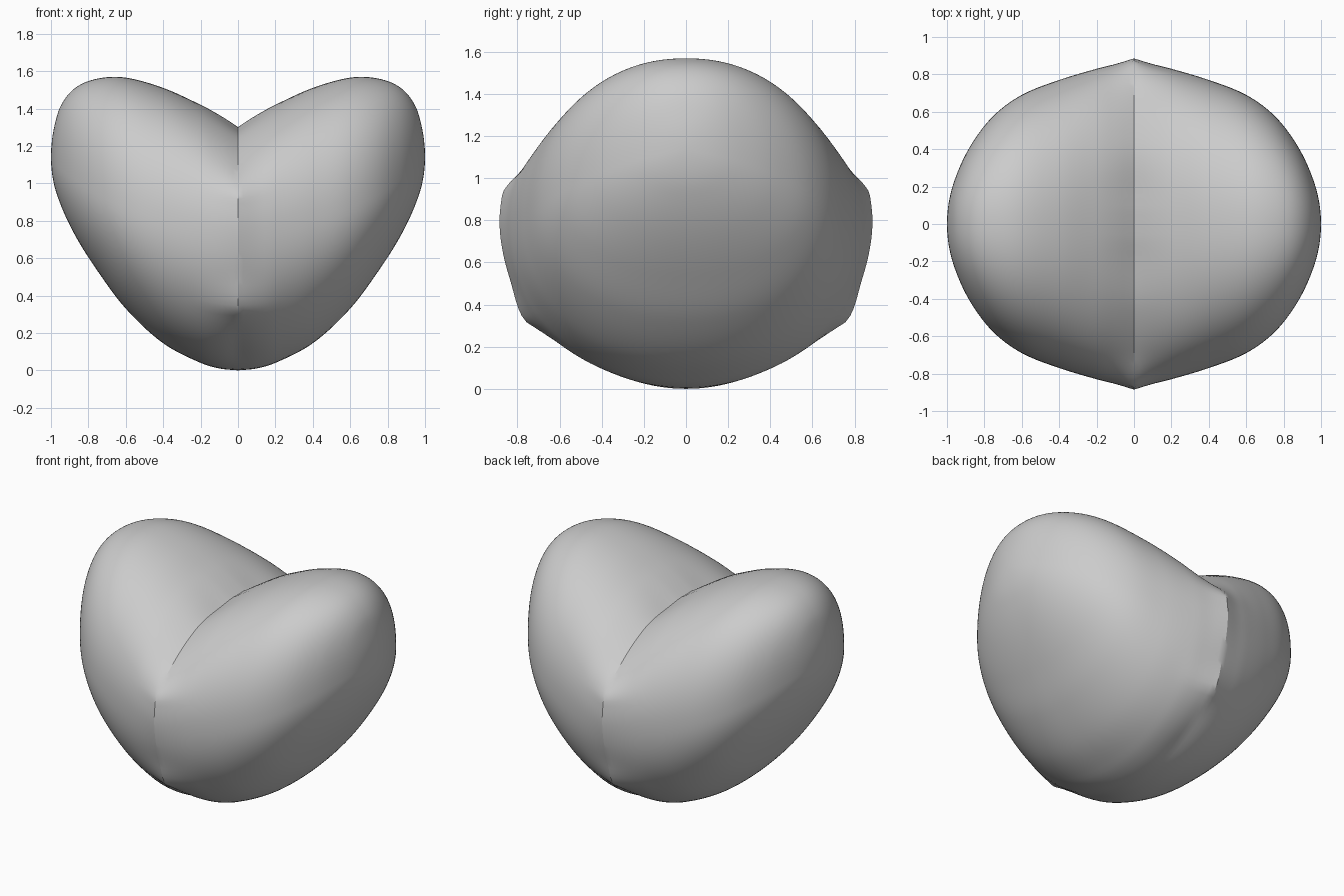
import bpy, bmesh, math

if "Cube" in bpy.data.objects:
    bpy.data.objects.remove(bpy.data.objects["Cube"])

# Cross-sections along x: x, bottom z, widest z, top z, half depth
SECTIONS = [
    (0.0, 0.0, 0.77, 1.30, 0.885),
    (0.1, 0.01, 0.77, 1.365, 0.855),
    (0.2, 0.04, 0.78, 1.42, 0.83),
    (0.4, 0.145, 0.81, 1.51, 0.77),
    (0.6, 0.33, 0.87, 1.565, 0.69),
    (0.75, 0.53, 0.94, 1.56, 0.58),
    (0.87, 0.72, 1.02, 1.51, 0.425),
    (0.95, 0.89, 1.08, 1.41, 0.26),
    (0.985, 1.00, 1.11, 1.29, 0.143),
    (1.0, 1.14, 1.14, 1.14, 0.0),
]
# Half outline of the centre seam (y, z), with its two blunt corners
SEAM = [(0, 0), (0.2, 0.025), (0.4, 0.1), (0.6, 0.213), (0.7, 0.28), (0.77, 0.33),
        (0.83, 0.5), (0.87, 0.65), (0.885, 0.77), (0.88, 0.87), (0.86, 0.95),
        (0.7, 1.09), (0.58, 1.17), (0.45, 1.235), (0.2, 1.285), (0, 1.30)]
SEAM_Z = 0.77
POWER = 2.17


def spline(keys, values, t):
    """Smooth interpolation through unevenly spaced keys."""
    n = len(keys)
    i = 0
    while i < n - 2 and t > keys[i + 1]:
        i += 1

    def slope(k):
        a, b = max(k - 1, 0), min(k + 1, n - 1)
        return (values[b] - values[a]) / (keys[b] - keys[a])
    h = keys[i + 1] - keys[i]
    s = min(max((t - keys[i]) / h, 0), 1)
    return ((2 * s**3 - 3 * s**2 + 1) * values[i] + (s**3 - 2 * s**2 + s) * h * slope(i)
            + (3 * s**2 - 2 * s**3) * values[i + 1] + (s**3 - s**2) * h * slope(i + 1))


seam_angle = [math.atan2(z - SEAM_Z, y) for y, z in SEAM]
seam_radius = [math.hypot(y, z - SEAM_Z) for y, z in SEAM]
section_u = [math.asin(s[0]) for s in SECTIONS]
columns = [[s[k] for s in SECTIONS] for k in range(1, 5)]


def superellipse(a, low, mid, high, depth):
    c, s = math.cos(a), math.sin(a)
    y = math.copysign(abs(c) ** (2 / POWER), c) * depth
    z = math.copysign(abs(s) ** (2 / POWER), s) * ((high - mid) if s > 0 else (mid - low))
    return y, z


def point(u, a):
    x = math.sin(u)
    low, mid, high, depth = (spline(section_u, c, abs(u)) for c in columns)
    y, z = superellipse(a, low, mid, high, depth)
    # pull the section toward the seam outline near the centre
    w = max(0.0, 1 - abs(x) / 0.3) ** 2
    if w > 0:
        y0, z0 = superellipse(a, *SECTIONS[0][1:])
        r = spline(seam_angle, seam_radius, math.atan2(z0, abs(y0)))
        k = 1 + (r / math.hypot(y0, z0) - 1) * w
        y, z = y * k, z * k
    return x, y, mid + z


# Heart body: rings from left tip to right tip
HALF, SEGS = 56, 128
bm = bmesh.new()
rings = []
for i in range(-HALF + 1, HALF):
    u = i / HALF * math.pi / 2
    rings.append([bm.verts.new(point(u, 2 * math.pi * j / SEGS)) for j in range(SEGS)])
for ra, rb in zip(rings, rings[1:]):
    for j in range(SEGS):
        k = (j + 1) % SEGS
        bm.faces.new((ra[j], ra[k], rb[k], rb[j]))
for ring, x in ((rings[0], -1), (rings[-1], 1)):
    tip = bm.verts.new((x, 0, 1.14))
    for j in range(SEGS):
        bm.faces.new((ring[j], ring[(j + 1) % SEGS], tip))
bmesh.ops.recalc_face_normals(bm, faces=bm.faces[:])

mesh = bpy.data.meshes.new("heart_body")
bm.to_mesh(mesh)
bm.free()
heart = bpy.data.objects.new("heart_body", mesh)
bpy.context.collection.objects.link(heart)
bpy.context.view_layer.objects.active = heart
heart.select_set(True)
bpy.ops.object.shade_smooth_by_angle(angle=math.radians(25))
